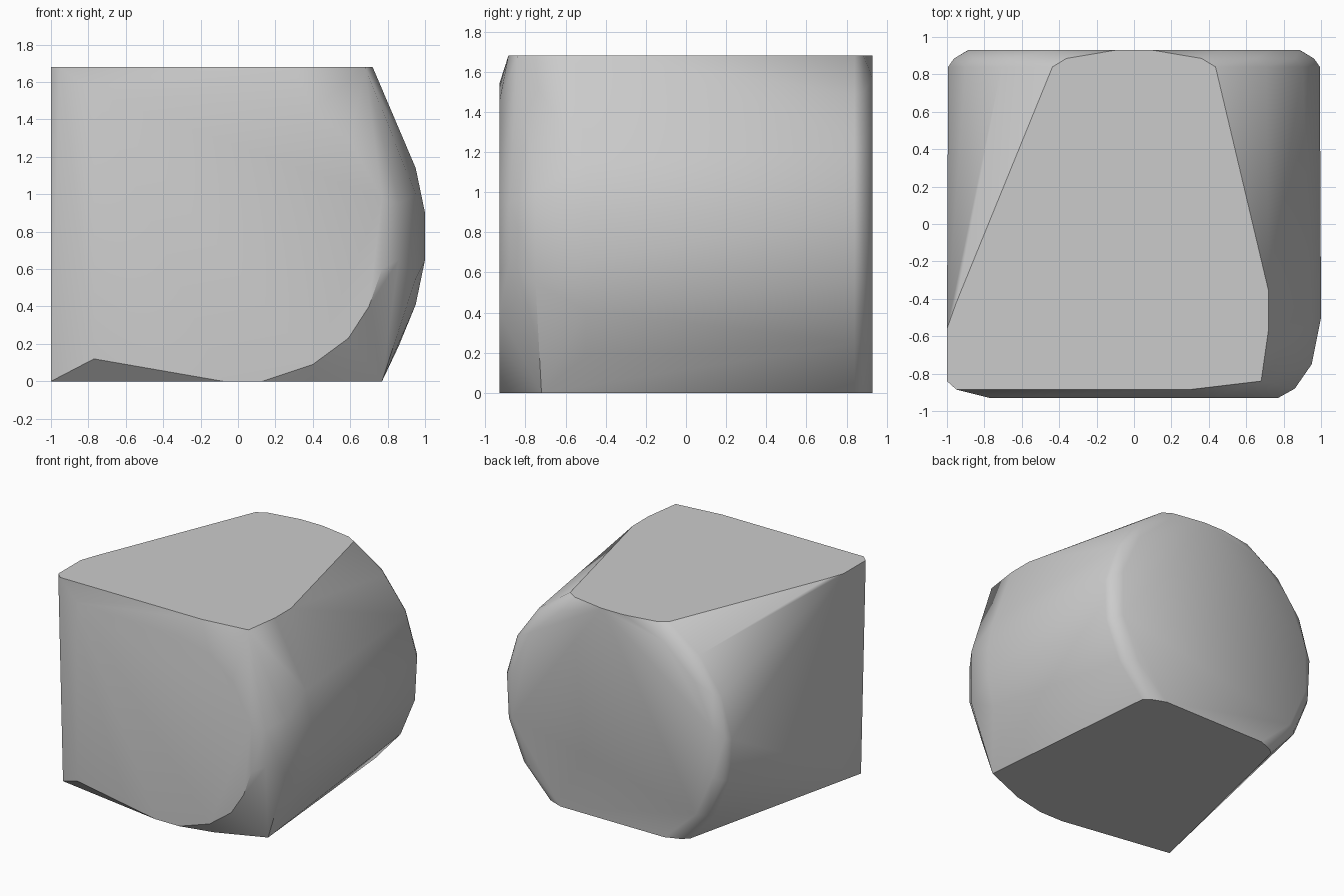
import bpy
import bmesh
import math

HEIGHT = 1.68
CENTRE_Z = 0.78

cube = bpy.data.objects.get("Cube")
if cube:
    bpy.data.objects.remove(cube, do_unlink=True)


def round_section(radius, y, steps=6):
    """Circle cut flat at the bottom and the top, mirrored in x."""
    low = math.asin(-CENTRE_Z / radius)
    high = math.asin((HEIGHT - CENTRE_Z) / radius)
    points = []
    for i in range(steps + 1):
        angle = low + (high - low) * i / steps
        x, z = radius * math.cos(angle), CENTRE_Z + radius * math.sin(angle)
        points += [(side * x, y, z) for side in (-1, 1)]
    return points


def outline(y, *pairs):
    """Points (x, z) on one upright section."""
    return [(x, y, z) for x, z in pairs]


def flat_edge(z, *pairs):
    """Points (x, y) on one level section."""
    return [(x, y, z) for x, y in pairs]


# Round back end with a softened rim
points = round_section(0.905, 0.93) + round_section(0.97, 0.885)
points += round_section(1.0, 0.84)

# Front face, square on one side and rounded on the other
points += outline(-0.93, (-0.08, 0), (0.13, 0), (0.4, 0.09), (0.59, 0.23),
                  (0.7, 0.4), (0.77, 0.6), (0.77, 0.98), (0.6, 1.28),
                  (0.4, 1.45), (0.1, 1.52), (-0.77, 1.54), (-0.77, 0.12))

# Rounded front shoulder and bulging side
points += outline(-0.88, (0.86, 0.65), (0.86, 0.95))
points += outline(-0.75, (0.95, 0.55), (0.95, 1.0))
points += outline(-0.5, (1, 0.65), (1, 0.9), (0.95, 0.41), (0.95, 1.14),
                  (0.86, 0.19))

# Top and bottom edges
points += flat_edge(HEIGHT, (-1, -0.56), (-1, -0.84), (-0.95, -0.885),
                    (0.3, -0.885), (0.68, -0.84), (0.72, -0.56),
                    (0.72, -0.36), (-0.95, -0.42))
points += flat_edge(0, (-1, -0.78), (0.4, -0.87), (0.77, -0.72))

# Wrap one convex skin round all the sections
bm = bmesh.new()
for point in points:
    bm.verts.new(point)
bmesh.ops.remove_doubles(bm, verts=bm.verts, dist=0.001)
hull = bmesh.ops.convex_hull(bm, input=bm.verts[:])
spare = {v for v in hull["geom_interior"] + hull["geom_unused"]
         if isinstance(v, bmesh.types.BMVert)}
bmesh.ops.delete(bm, geom=list(spare), context="VERTS")
bmesh.ops.dissolve_limit(bm, angle_limit=math.radians(0.5),
                         verts=bm.verts, edges=bm.edges)
bmesh.ops.recalc_face_normals(bm, faces=bm.faces)

mesh = bpy.data.meshes.new("rounded_block")
bm.to_mesh(mesh)
bm.free()
block = bpy.data.objects.new("rounded_block", mesh)
bpy.context.scene.collection.objects.link(block)

# Plain grey surface
grey = bpy.data.materials.new("light_grey")
grey.use_nodes = True
colour = (0.6, 0.6, 0.6, 1)
grey.diffuse_color = colour
for node in grey.node_tree.nodes:
    if node.type == "BSDF_PRINCIPLED":
        node.inputs["Base Color"].default_value = colour
mesh.materials.append(grey)

# Smooth curves, sharp cut edges
bpy.ops.object.select_all(action="DESELECT")
block.select_set(True)
bpy.context.view_layer.objects.active = block
bpy.ops.object.shade_smooth_by_angle(angle=math.radians(32))
